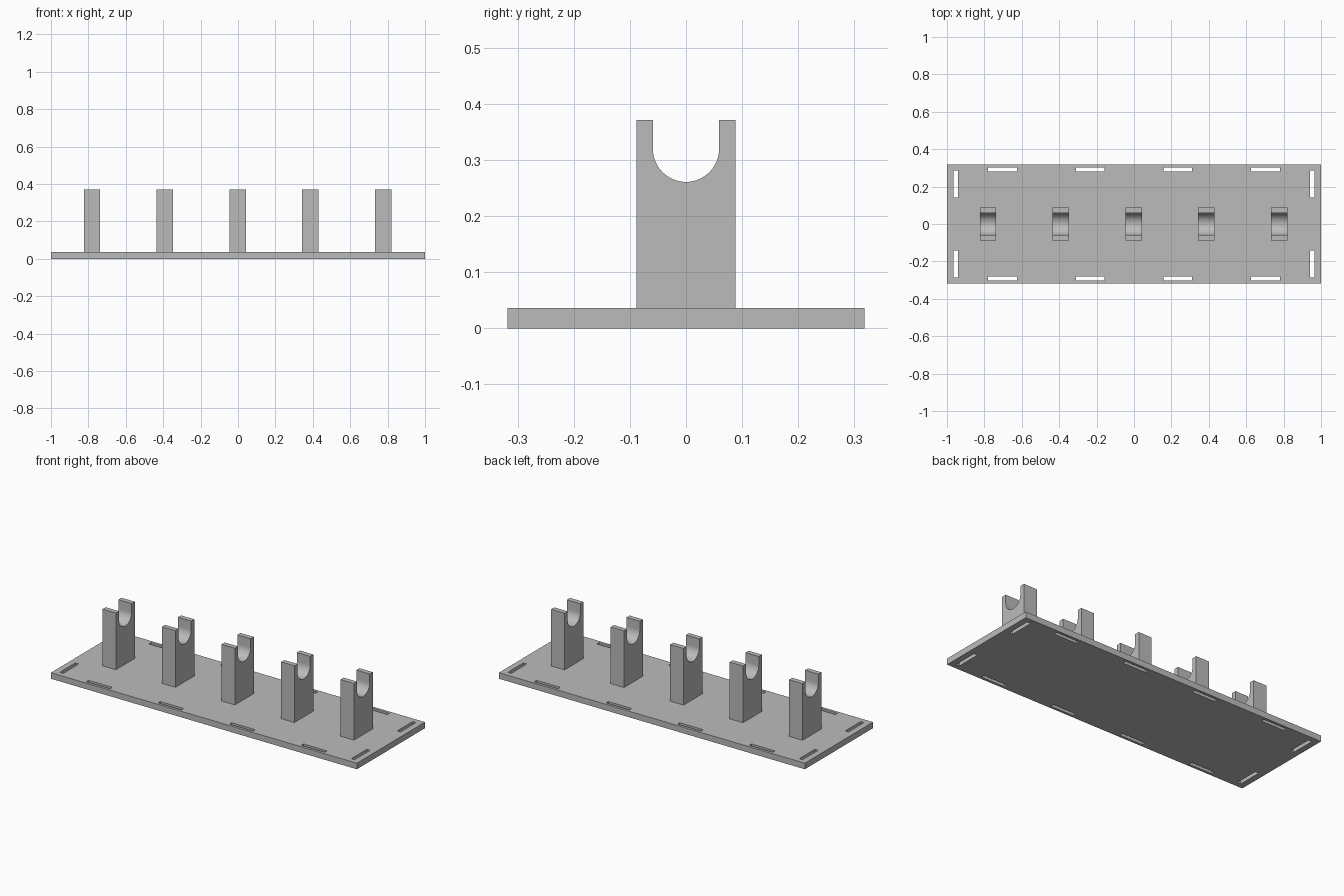
import bpy
import bmesh
from math import cos, sin, pi, radians
from mathutils import Matrix, Vector

if "Cube" in bpy.data.objects:
    bpy.data.objects.remove(bpy.data.objects["Cube"], do_unlink=True)

# One plain grey for everything
grey = bpy.data.materials.new("plain grey")
grey.use_nodes = True
grey.diffuse_color = (0.5, 0.5, 0.5, 1)
grey.node_tree.nodes["Principled BSDF"].inputs["Base Color"].default_value = grey.diffuse_color

BASE_HEIGHT = 0.036


def add_box(bm, center, size):
    bmesh.ops.create_cube(bm, size=1, matrix=Matrix.Translation(center) @ Matrix.Diagonal((*size, 1)))


def make_object(name, bm):
    bmesh.ops.recalc_face_normals(bm, faces=bm.faces)
    mesh = bpy.data.meshes.new(name)
    bm.to_mesh(mesh)
    bm.free()
    mesh.materials.append(grey)
    obj = bpy.data.objects.new(name, mesh)
    bpy.context.collection.objects.link(obj)
    return obj


def activate(obj):
    bpy.ops.object.select_all(action="DESELECT")
    obj.select_set(True)
    bpy.context.view_layer.objects.active = obj


# Base plate
bm = bmesh.new()
add_box(bm, (0, 0, BASE_HEIGHT / 2), (2, 0.636, BASE_HEIGHT))
base = make_object("base_plate", bm)

# Slots along all four edges, cut right through the plate
bm = bmesh.new()
for side in (-1, 1):
    for x in (-0.703, -0.234, 0.234, 0.703):
        add_box(bm, (x, side * 0.292, 0), (0.154, 0.021, 0.2))
    for y in (-0.214, 0.214):
        add_box(bm, (side * 0.953, y, 0), (0.022, 0.146, 0.2))
cutter = make_object("slot_cutter", bm)
cutter.hide_render = True

cut = base.modifiers.new("slots", "BOOLEAN")
cut.operation = "DIFFERENCE"
cut.solver = "EXACT"
cut.object = cutter
activate(base)
bpy.ops.object.modifier_apply(modifier=cut.name)
bpy.data.objects.remove(cutter, do_unlink=True)


# Upright with a U-shaped cradle in the top, extruded along x
def make_support(name, x, width=0.087, half=0.088, top=0.371, radius=0.059, arc_z=0.32, steps=32):
    profile = [(half, top), (half, BASE_HEIGHT), (-half, BASE_HEIGHT), (-half, top), (-radius, top)]
    for i in range(steps + 1):
        a = pi + pi * i / steps
        profile.append((radius * cos(a), arc_z + radius * sin(a)))
    profile.append((radius, top))
    bm = bmesh.new()
    face = bm.faces.new([bm.verts.new((x - width / 2, y, z)) for y, z in profile])
    result = bmesh.ops.extrude_face_region(bm, geom=[face])
    moved = [v for v in result["geom"] if isinstance(v, bmesh.types.BMVert)]
    bmesh.ops.translate(bm, verts=moved, vec=Vector((width, 0, 0)))
    obj = make_object(name, bm)
    activate(obj)
    bpy.ops.object.shade_smooth_by_angle(angle=radians(30))


for i in range(5):
    make_support(f"cradle_support_{i + 1}", (i - 2) * 0.389 - 0.002)
